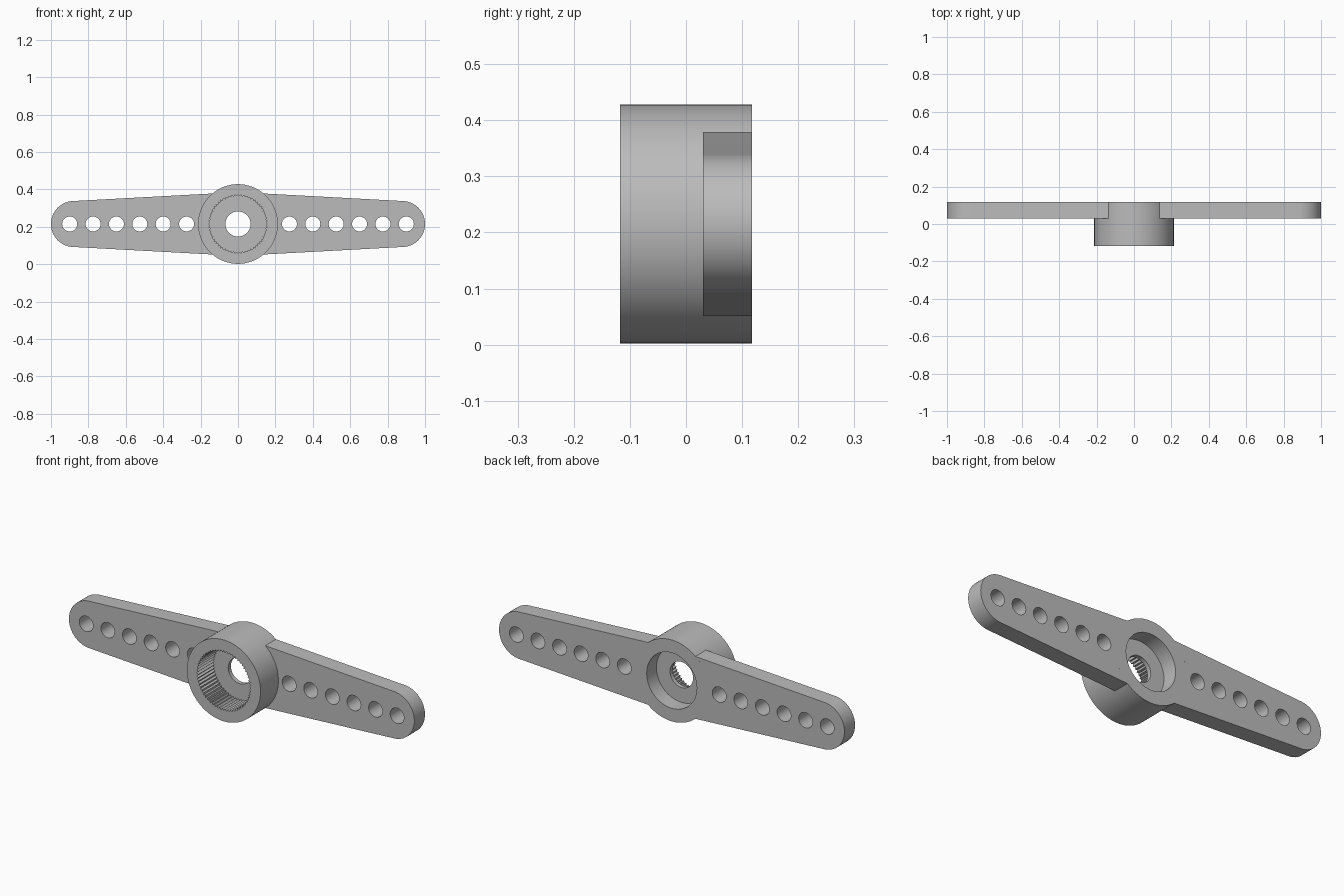
import bpy, bmesh, math

if "Cube" in bpy.data.objects:
    bpy.data.objects.remove(bpy.data.objects["Cube"])

AXIS_Z = 0.215      # height of the hub axis
HUB_R = 0.213
BACK, ARM_FRONT = 0.118, 0.03
SEGMENTS = 120      # two per spline tooth

grey = bpy.data.materials.new("grey_plastic")
grey.use_nodes = True
colour = (0.5, 0.5, 0.5, 1)
grey.diffuse_color = colour
grey.node_tree.nodes["Principled BSDF"].inputs["Base Color"].default_value = colour


def finish(name, bm):
    """Turn a bmesh into a smooth-shaded grey object with sharp edges."""
    bmesh.ops.remove_doubles(bm, verts=bm.verts, dist=0.0001)
    bmesh.ops.recalc_face_normals(bm, faces=bm.faces)
    mesh = bpy.data.meshes.new(name)
    bm.to_mesh(mesh)
    bm.free()
    mesh.materials.append(grey)
    obj = bpy.data.objects.new(name, mesh)
    bpy.context.collection.objects.link(obj)
    bpy.ops.object.select_all(action='DESELECT')
    obj.select_set(True)
    bpy.context.view_layer.objects.active = obj
    bpy.ops.object.shade_smooth_by_angle(angle=math.radians(30))
    return obj


def arc(cx, radius, start, end, steps):
    angles = [start + (end - start) * i / steps for i in range(steps + 1)]
    return [(cx + radius * math.cos(a), radius * math.sin(a)) for a in angles]


# Hub: closed lathe section of (y, radius, tooth depth)
section = [(BACK, 0.145, 0), (BACK, HUB_R, 0), (-BACK, HUB_R, 0),
           (-BACK, 0.157, 0.009), (0.015, 0.157, 0.009),
           (0.015, 0.067, 0), (0.037, 0.067, 0), (0.037, 0.145, 0)]
bm = bmesh.new()
rings = []
for y, radius, tooth in section:
    ring = []
    for i in range(SEGMENTS):
        a = math.tau * i / SEGMENTS
        r = radius - tooth * (i % 2)
        ring.append(bm.verts.new((r * math.cos(a), y, AXIS_Z + r * math.sin(a))))
    rings.append(ring)
for k, ring in enumerate(rings):
    following = rings[(k + 1) % len(rings)]
    for i in range(SEGMENTS):
        j = (i + 1) % SEGMENTS
        bm.faces.new((ring[i], ring[j], following[j], following[i]))
finish("splined_hub", bm)

# Arms: tapered outline with a rounded tip, following the hub at the root
TIP_R = 0.123
root_angle = math.asin(0.163 / HUB_R)
outline = (arc(1 - TIP_R, TIP_R, -math.pi / 2, math.pi / 2, 32)
           + arc(0, HUB_R, root_angle, -root_angle, 24))
holes = [arc(0.275 + 0.125 * n, 0.04, 0, math.tau * 31 / 32, 31) for n in range(6)]

for name, side in (("left_arm", 1), ("right_arm", -1)):
    curve = bpy.data.curves.new(name + "_outline", 'CURVE')
    curve.dimensions = '2D'
    curve.fill_mode = 'BOTH'
    curve.extrude = (BACK - ARM_FRONT) / 2
    for loop in [outline] + holes:
        spline = curve.splines.new('POLY')
        spline.points.add(len(loop) - 1)
        for point, (x, z) in zip(spline.points, loop):
            point.co = (side * x, z, 0, 1)
        spline.use_cyclic_u = True
    helper = bpy.data.objects.new(name + "_outline", curve)
    bpy.context.collection.objects.link(helper)
    depsgraph = bpy.context.evaluated_depsgraph_get()
    plate = bpy.data.meshes.new_from_object(helper.evaluated_get(depsgraph))
    bm = bmesh.new()
    bm.from_mesh(plate)
    # Stand the plate upright at the rear of the hub
    for v in bm.verts:
        x, z, depth = v.co
        v.co = (x, (BACK + ARM_FRONT) / 2 - depth, AXIS_Z + z)
    bpy.data.objects.remove(helper)
    bpy.data.curves.remove(curve)
    bpy.data.meshes.remove(plate)
    finish(name, bm)
